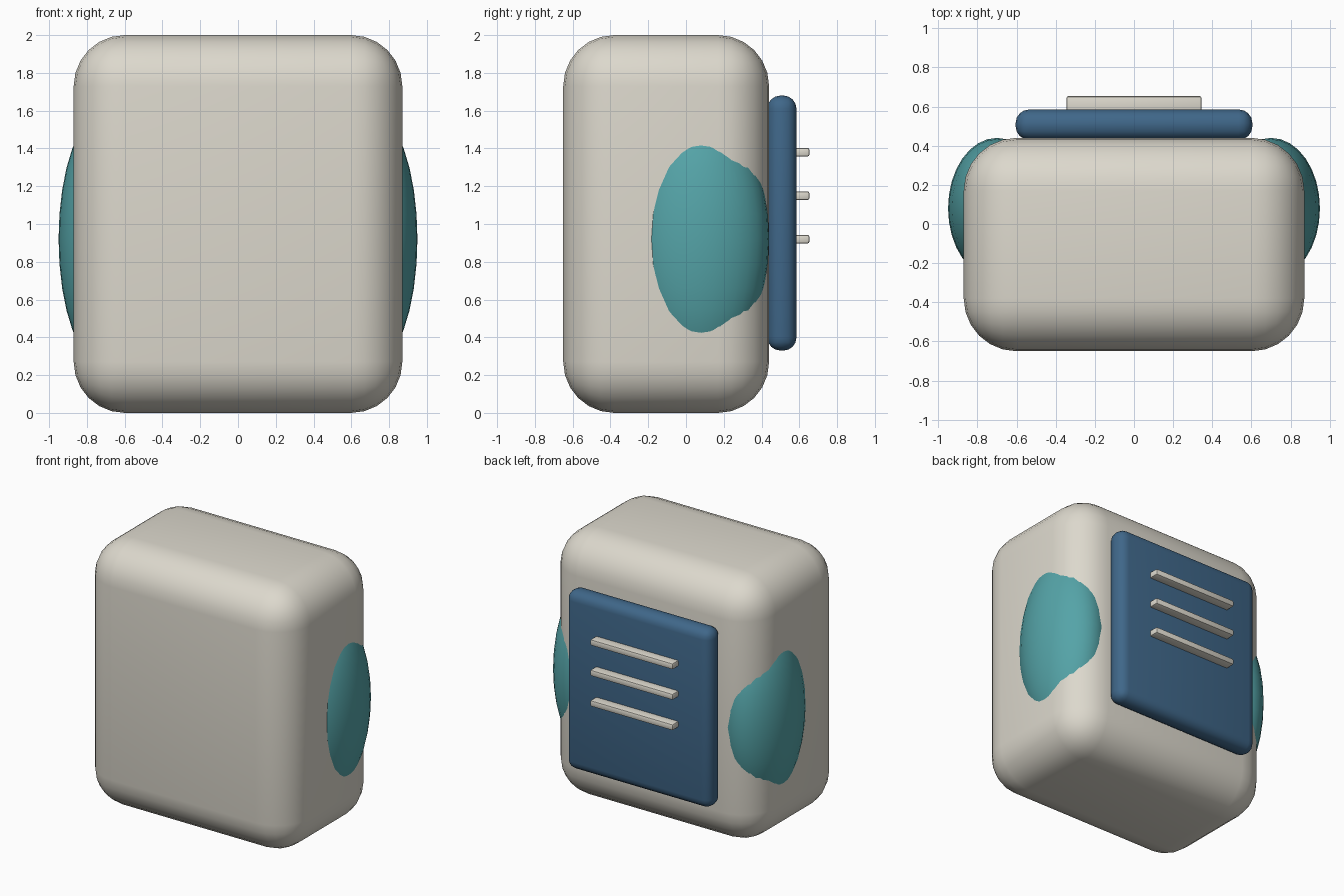
import bpy
import math

cube = bpy.data.objects.get("Cube")
if cube:
    bpy.data.objects.remove(cube, do_unlink=True)


def material(name, colour):
    mat = bpy.data.materials.new(name)
    mat.use_nodes = True
    mat.diffuse_color = (*colour, 1)
    mat.node_tree.nodes["Principled BSDF"].inputs["Base Color"].default_value = (*colour, 1)
    return mat


cream = material("warm cream", (0.72, 0.69, 0.61))
teal = material("teal", (0.09, 0.37, 0.39))
navy = material("navy blue", (0.05, 0.135, 0.25))


def finish(name, mat):
    obj = bpy.context.object
    obj.name = name
    obj.data.materials.append(mat)
    return obj


def rounded_box(name, mat, low, high, radius, segments):
    """Box between two corners with rounded edges."""
    centre = [(a + b) / 2 for a, b in zip(low, high)]
    bpy.ops.mesh.primitive_cube_add(size=1, location=centre)
    obj = finish(name, mat)
    obj.scale = [b - a for a, b in zip(low, high)]
    bpy.ops.object.transform_apply(location=False, rotation=False, scale=True)
    bevel = obj.modifiers.new("Rounding", "BEVEL")
    bevel.width = radius
    bevel.segments = segments
    bpy.ops.object.modifier_apply(modifier=bevel.name)
    bpy.ops.object.shade_smooth_by_angle(angle=math.radians(40))
    return obj


# Main body
rounded_box("body", cream, (-0.87, -0.65, 0), (0.87, 0.44, 2), 0.27, 6)

# Bulging side pads, mostly sunk into the body
for side, sign in (("left", 1), ("right", -1)):
    bpy.ops.mesh.primitive_uv_sphere_add(segments=32, ring_count=16, radius=1,
                                         location=(sign * 0.7, 0.08, 0.92))
    pad = finish(side + "_side_pad", teal)
    pad.scale = (0.25, 0.36, 0.68)
    bpy.ops.object.transform_apply(location=False, rotation=False, scale=True)
    bpy.ops.object.shade_smooth()

# Back panel with three raised ribs
rounded_box("back_panel", navy, (-0.605, 0.43, 0.33), (0.605, 0.585, 1.68), 0.07, 4)
for i in range(3):
    z = 0.92 + 0.23 * i
    rounded_box("panel_rib_%d" % (i + 1), cream, (-0.345, 0.56, z - 0.023),
                (0.345, 0.653, z + 0.023), 0.01, 2)
